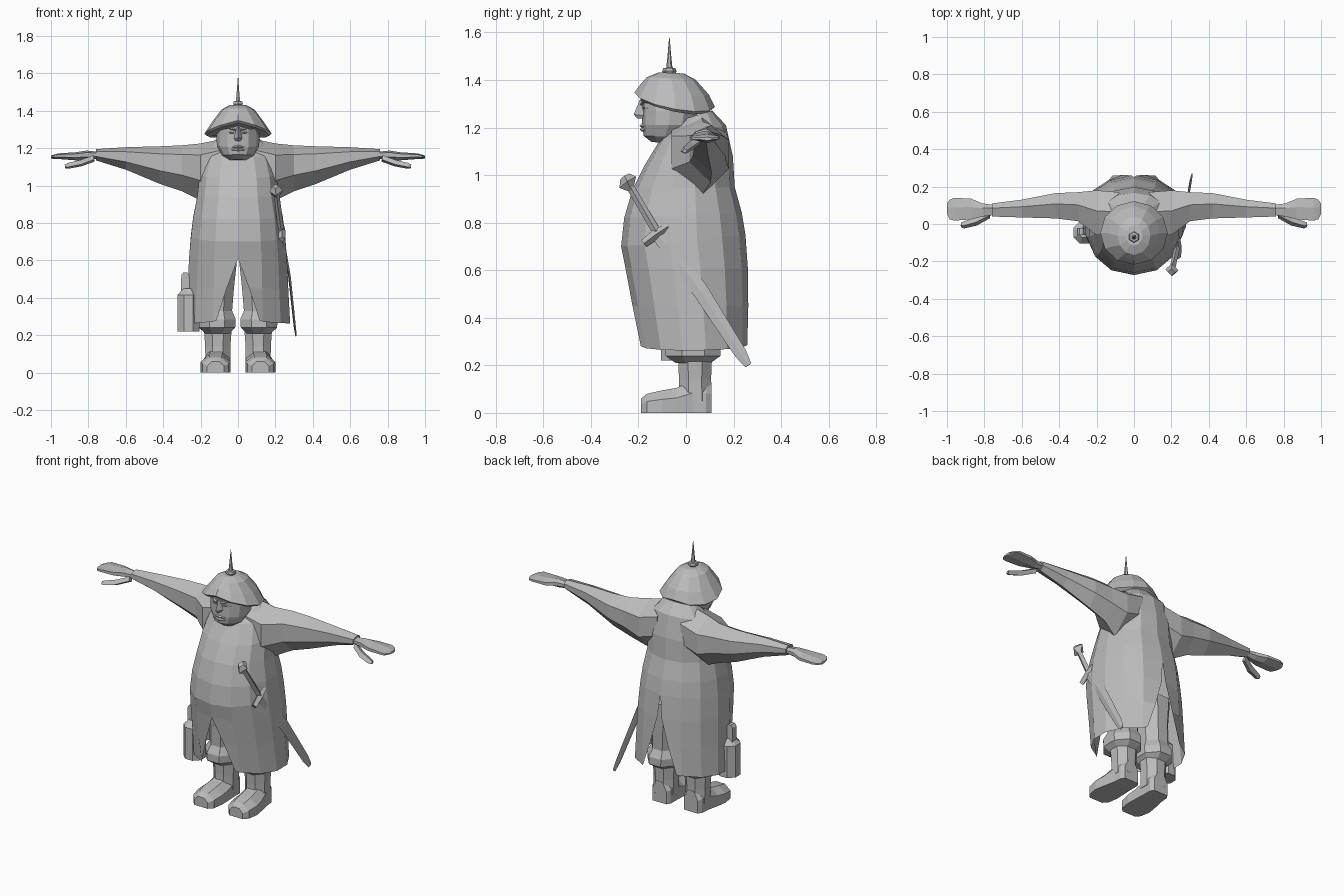
import bpy, bmesh, math
from mathutils import Vector

grey = bpy.data.materials.new("plain grey")
grey.diffuse_color = (0.5, 0.5, 0.5, 1)


def make(name, bm, mirror=False, merge=False):
    bmesh.ops.recalc_face_normals(bm, faces=bm.faces)
    me = bpy.data.meshes.new(name)
    bm.to_mesh(me)
    bm.free()
    me.materials.append(grey)
    ob = bpy.data.objects.new(name, me)
    bpy.context.collection.objects.link(ob)
    if mirror:
        m = ob.modifiers.new("mirror", 'MIRROR')
        m.use_mirror_merge = merge
        m.merge_threshold = 0.002
    return ob


def loft(name, rings, mirror=False):
    """Skin closed rings of points and cap both ends."""
    bm = bmesh.new()
    vs = [[bm.verts.new(p) for p in r] for r in rings]
    n = len(vs[0])
    for a, b in zip(vs, vs[1:]):
        for i in range(n):
            j = (i + 1) % n
            bm.faces.new((a[i], a[j], b[j], b[i]))
    bm.faces.new(vs[0])
    bm.faces.new(vs[-1])
    return make(name, bm, mirror)


def tilt_ring(yf, zf, yb, zb, w, sag=0, n=12):
    """Level ring from a front point to a back point, half width w."""
    pts = []
    for i in range(n):
        t = math.tau * i / n
        k = (1 - math.cos(t)) / 2
        pts.append((w * math.sin(t), yf + (yb - yf) * k,
                    zf + (zb - zf) * k - sag * abs(math.sin(t))))
    return pts


def oval(cx, cy, z, rx, ry, n=8):
    return [(cx + rx * math.cos(math.tau * (i + .5) / n),
             cy + ry * math.sin(math.tau * (i + .5) / n), z) for i in range(n)]


def x_ring(x, zt, zb, yf, yb):
    """Six-sided upright section across the arm."""
    m, h = (yf + yb) / 2 + .01, zt - zb
    return [(x, yf, zb + .8 * h), (x, m, zt), (x, yb, zb + .75 * h),
            (x, yb, zb + .35 * h), (x, m, zb), (x, yf, zb + .35 * h)]


def bar(name, path, side, mirror=False):
    """Four-sided bar along (point, half width, half depth), width along side."""
    rings = []
    pts = [Vector(p[0]) for p in path]
    d = (pts[-1] - pts[0]).normalized()
    s = Vector(side).normalized()
    u = d.cross(s).normalized()
    for p, (_, a, b) in zip(pts, path):
        rings.append([p + s * a, p + u * b, p - s * a, p - u * b])
    return loft(name, rings, mirror)


# Greatcoat: half shell with front and back slits, mirrored
# rows: front y, front z, back y, back z, half width, front gap, back gap
coat = [(-.19, .28, .258, .285, .285, .115, .05), (-.225, .45, .262, .45, .275, .06, .033),
        (-.255, .61, .26, .61, .268, 0, .015), (-.273, .70, .25, .75, .258, 0, 0),
        (-.26, .82, .235, .84, .245, 0, 0), (-.225, .94, .205, .95, .222, 0, 0),
        (-.175, 1.04, .197, 1.08, .21, 0, 0), (-.11, 1.147, .168, 1.21, .18, 0, 0),
        (-.01, 1.235, .11, 1.272, .11, 0, 0)]
bm = bmesh.new()
grid = []
for yf, zf, yb, zb, w, gf, gb in coat:
    row = []
    for i in range(8):
        t = math.pi * i / 7
        k = (1 - math.cos(t)) / 2
        x = w * math.sin(t) ** .9 if 0 < i < 7 else (gf if i == 0 else gb)
        sag = .02 * math.sin(t) if zf < .3 else 0
        row.append(bm.verts.new((max(x, gf), yf + (yb - yf) * k, zf + (zb - zf) * k - sag)))
    grid.append(row)
for a, b in zip(grid, grid[1:]):
    for i in range(7):
        bm.faces.new((a[i], a[i + 1], b[i + 1], b[i]))
bm.faces.new(grid[-1])
make("greatcoat", bm, True, True)

# Sleeves, hands and thumbs
loft("sleeve", [x_ring(*r) for r in [
    (.08, 1.25, .96, -.06, .17), (.2, 1.225, .92, -.06, .18), (.3, 1.215, .97, .015, .17),
    (.42, 1.21, 1.01, .03, .165), (.6, 1.205, 1.085, .035, .13),
    (.76, 1.195, 1.135, .04, .11)]], True)
loft("hand", [x_ring(*r) for r in [
    (.74, 1.18, 1.145, .05, .10), (.81, 1.187, 1.135, .04, .11), (.87, 1.178, 1.135, .025, .135),
    (.96, 1.172, 1.142, .018, .14), (.985, 1.165, 1.142, .025, .13),
    (1.0, 1.16, 1.145, .055, .11)]], True)
bar("thumb", [((.77, .05, 1.145), .02, .018), ((.84, .015, 1.12), .024, .018),
              ((.91, -.005, 1.105), .02, .016), ((.925, -.005, 1.102), .012, .01)],
    (0, 1, .3), True)

# Head and face
loft("head", [tilt_ring(*r) for r in [
    (-.145, 1.14, -.05, 1.13, .045), (-.178, 1.165, 0, 1.16, .085), (-.185, 1.21, .04, 1.21, .113),
    (-.185, 1.27, .05, 1.27, .115), (-.192, 1.32, .05, 1.32, .105),
    (-.165, 1.375, .02, 1.37, .08)]])
loft("nose", [[(-.012, -.18, 1.32), (.012, -.18, 1.32), (0, -.195, 1.315)],
              [(-.024, -.175, 1.25), (.024, -.175, 1.25), (0, -.22, 1.255)],
              [(-.016, -.175, 1.238), (.016, -.175, 1.238), (0, -.205, 1.238)]])
for nm, z in (("upper_lip", 1.208), ("lower_lip", 1.192)):
    bar(nm, [((-.035, -.172, z - .003), .004, .004), ((0, -.186, z), .009, .009),
             ((.035, -.172, z - .003), .004, .004)], (0, 0, 1))
bar("brow", [((.015, -.188, 1.298), .006, .007), ((.045, -.174, 1.308), .007, .008),
             ((.075, -.152, 1.305), .004, .006)], (0, 0, 1), True)
bar("eye", [((.022, -.18, 1.282), .003, .004), ((.042, -.172, 1.284), .008, .006),
            ((.064, -.158, 1.281), .003, .004)], (0, 0, 1), True)

# Spiked helmet
loft("helmet", [tilt_ring(*r) for r in [
    (-.205, 1.335, .1, 1.27, .168, .035), (-.217, 1.348, .122, 1.287, .18, .04),
    (-.193, 1.38, .095, 1.34, .138, .02), (-.165, 1.412, .04, 1.402, .088, 0),
    (-.115, 1.432, -.01, 1.428, .045, 0)]])
loft("helmet_spike", [oval(0, -.07, z, r, r, 6) for z, r in [
    (1.42, .022), (1.437, .03), (1.45, .026), (1.452, .013), (1.5, .008), (1.58, .001)]])

# Legs, gathered cuffs and boots
loft("trouser_leg", [oval(x, y, z, rx, ry) for x, y, z, rx, ry in [
    (.11, .03, .21, .07, .08), (.112, .03, .24, .105, .125), (.112, .03, .285, .108, .125),
    (.11, .03, .33, .085, .1), (.105, .03, .45, .09, .105), (.105, .02, .62, .11, .12)]], True)
loft("boot_shaft", [oval(.108, .038, z, rx, ry) for z, rx, ry in [
    (.05, .072, .075), (.14, .073, .073), (.23, .08, .077)]], True)
foot = []
for y, x0, x1, h in [(-.19, .075, .165, .06), (-.165, .05, .19, .08), (-.1, .04, .2, .095),
                     (-.04, .042, .19, .105), (.03, .045, .175, .14), (.085, .045, .17, .14),
                     (.107, .06, .155, .13)]:
    c = .28 * (x1 - x0)
    foot.append([(x0, y, 0), (x1, y, 0), (x1, y, h * .6), (x1 - c, y, h),
                 (x0 + c, y, h), (x0, y, h * .6)])
loft("boot_foot", foot, True)

# Sword at the hip
edge = (0, .83, .56)
bar("sword_blade", [((.232, -.12, .755), .03, .008), ((.275, .06, .515), .034, .007),
                    ((.303, .23, .25), .026, .006), ((.31, .262, .2), .015, .004)], edge)
bar("sword_grip", [((.205, -.24, .96), .017, .015), ((.232, -.12, .755), .018, .016)], edge)
bar("sword_pommel", [((.2, -.258, .995), .022, .02), ((.203, -.245, .97), .042, .035),
                     ((.208, -.232, .94), .014, .014)], edge)
bar("sword_guard", [((.235, -.178, .712), .018, .016), ((.235, -.125, .752), .022, .02),
                    ((.235, -.075, .785), .012, .012)], (0, -.56, .83))

# Canister hanging on the other hip
loft("canister", [oval(-.265, -.045, z, r, r) for z, r in [
    (.22, .064), (.415, .064), (.45, .03)]])
loft("canister_strap", [oval(-.282, -.04, z, rx, .028, 4) for z, rx in [
    (.41, .032), (.52, .03), (.535, .015)]])
